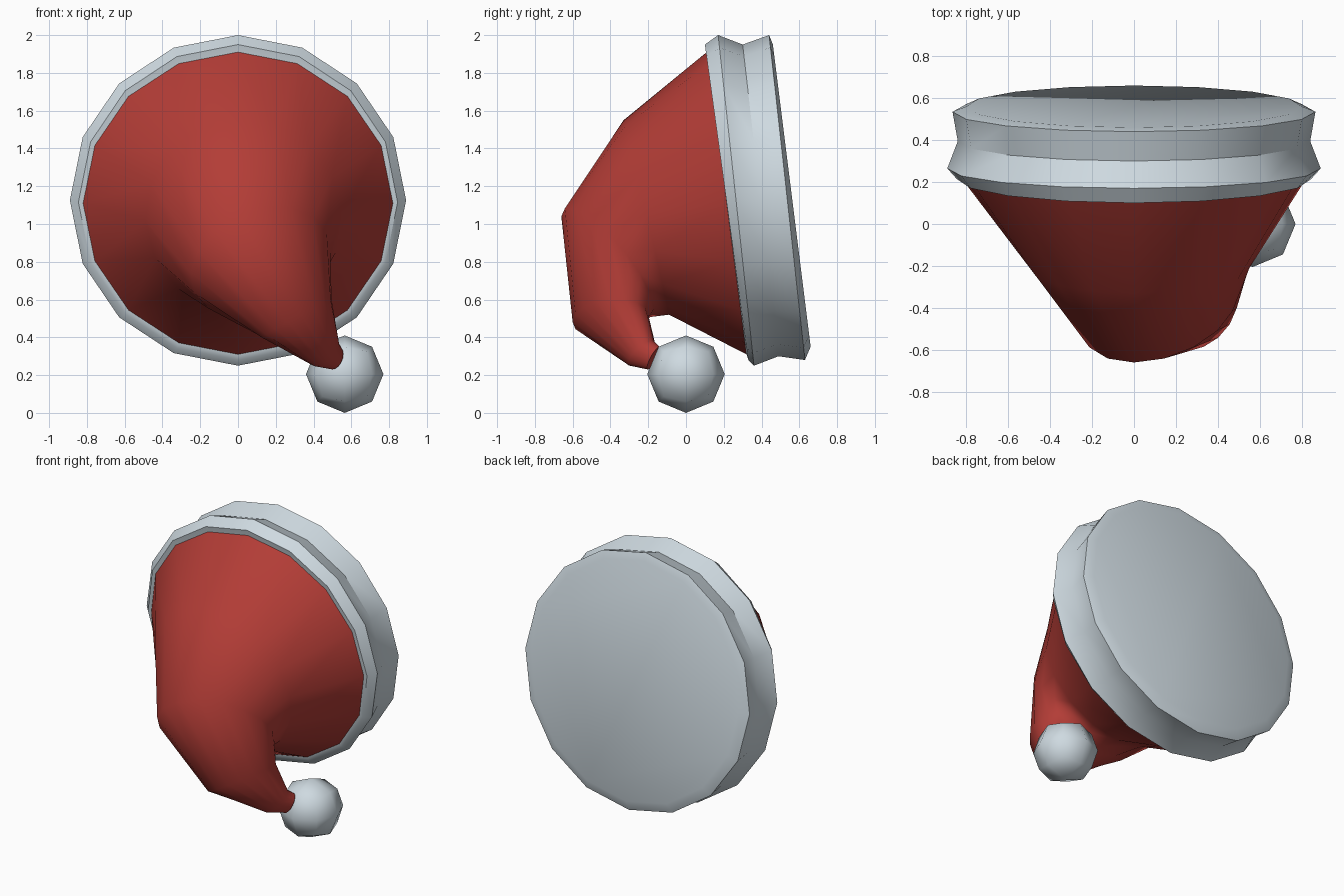
import bpy, bmesh
from math import sin, cos, pi, radians
from mathutils import Vector

cube = bpy.data.objects.get("Cube")
if cube:
    bpy.data.objects.remove(cube)

SIDES = 16


def material(name, rgb):
    m = bpy.data.materials.new(name)
    m.use_nodes = True
    m.diffuse_color = (*rgb, 1)
    bsdf = m.node_tree.nodes["Principled BSDF"]
    bsdf.inputs["Base Color"].default_value = (*rgb, 1)
    bsdf.inputs["Roughness"].default_value = 0.8
    return m


red = material("red felt", (0.45, 0.046, 0.037))
white = material("pale grey fur", (0.62, 0.70, 0.75))


def finish(name, bm, mat, angle):
    bmesh.ops.recalc_face_normals(bm, faces=bm.faces[:])
    mesh = bpy.data.meshes.new(name)
    bm.to_mesh(mesh)
    bm.free()
    mesh.materials.append(mat)
    ob = bpy.data.objects.new(name, mesh)
    bpy.context.collection.objects.link(ob)
    bpy.ops.object.select_all(action='DESELECT')
    ob.select_set(True)
    bpy.context.view_layer.objects.active = ob
    bpy.ops.object.shade_smooth_by_angle(angle=radians(angle))
    return ob


def loft(name, rings, mat, angle):
    """Join elliptical rings, each given as outer point, inner point, half width vector."""
    bm = bmesh.new()
    loops = []
    for outer, inner, side in rings:
        o, i, v = Vector(outer), Vector(inner), Vector(side)
        c, u = (o + i) / 2, (o - i) / 2
        loops.append([bm.verts.new(c + u * cos(2 * pi * k / SIDES) + v * sin(2 * pi * k / SIDES))
                      for k in range(SIDES)])
    for a, b in zip(loops, loops[1:]):
        for k in range(SIDES):
            n = (k + 1) % SIDES
            bm.faces.new((a[k], a[n], b[n], b[k]))
    bm.faces.new(loops[0])
    bm.faces.new(loops[-1])
    return finish(name, bm, mat, angle)


# Drooping cone: opening, body, bend, tail, tip
loft("hat_cone", [
    ((0, 0.11, 1.91), (0, 0.32, 0.31), (0.82, 0, 0)),
    ((0, -0.33, 1.55), (0.06, -0.09, 0.52), (0.52, 0, 0.02)),
    ((0, -0.66, 1.04), (0.24, -0.17, 0.55), (0.35, 0, 0.16)),
    ((0.26, -0.60, 0.48), (0.36, -0.20, 0.52), (0.18, 0, 0.10)),
    ((0.43, -0.30, 0.25), (0.49, -0.17, 0.38), (0.07, -0.03, 0.02)),
    ((0.50, -0.20, 0.23), (0.53, -0.14, 0.35), (0.04, -0.02, 0)),
], red, 70)

# Fur brim: top point, bottom point and half width of each ring, front to back
profile = [
    ((0.11, 1.91), (0.32, 0.31), 0.82),
    ((0.10, 1.95), (0.33, 0.28), 0.845),
    ((0.17, 2.00), (0.36, 0.25), 0.89),
    ((0.30, 1.95), (0.49, 0.30), 0.84),
    ((0.44, 2.00), (0.63, 0.28), 0.865),
    ((0.46, 1.95), (0.66, 0.35), 0.80),
]
loft("fur_brim", [((0, *top), (0, *bottom), (w, 0, 0)) for top, bottom, w in profile], white, 35)

# Pompom: subdivided cube pushed out to a ball
bm = bmesh.new()
bmesh.ops.create_cube(bm, size=2)
bmesh.ops.subdivide_edges(bm, edges=bm.edges[:], cuts=1, use_grid_fill=True)
for v in bm.verts:
    v.co = v.co.normalized() * 0.205 + Vector((0.565, 0, 0.205))
finish("pompom", bm, white, 60)
